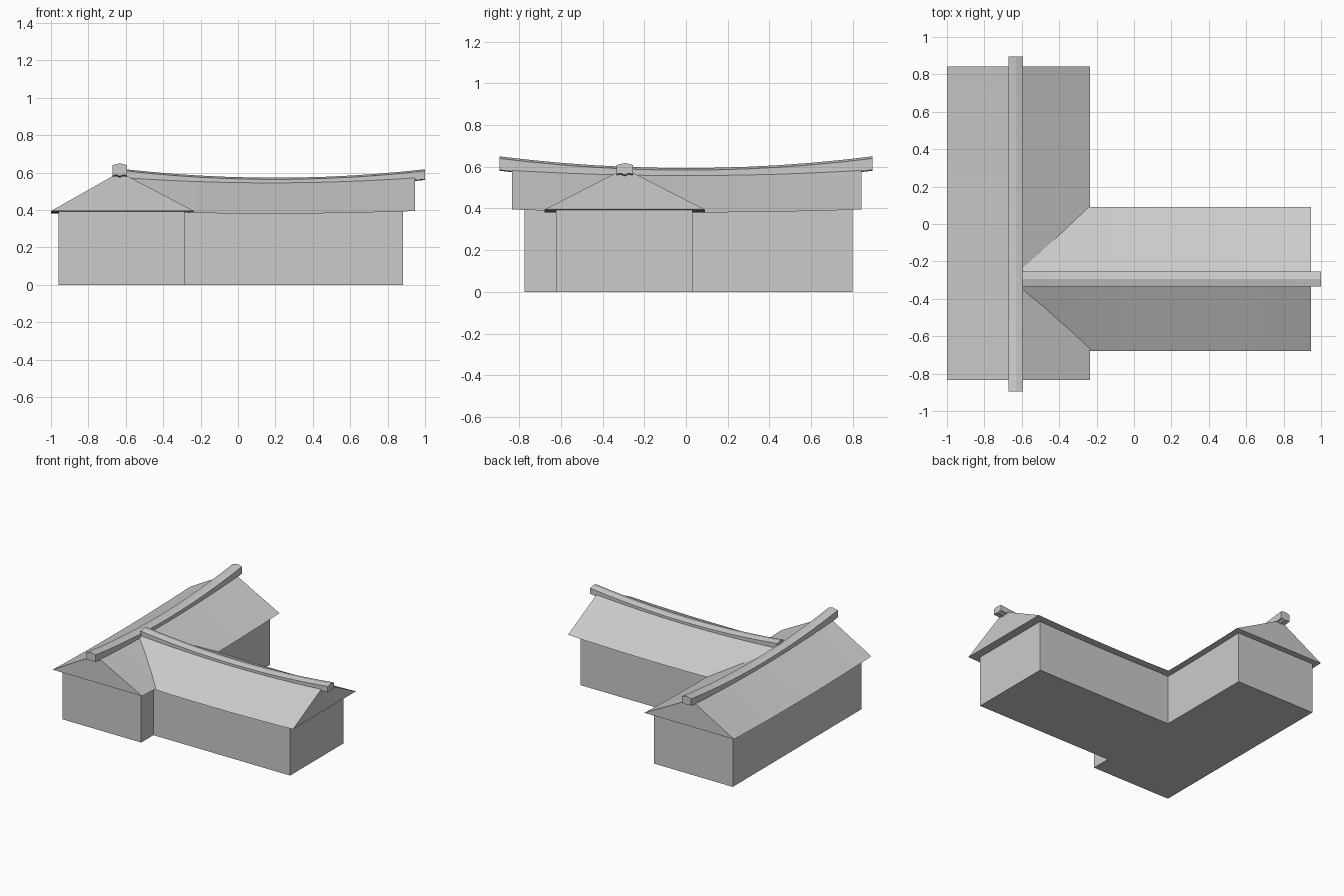
import bpy
import bmesh
import math

if "Cube" in bpy.data.objects:
    bpy.data.objects.remove(bpy.data.objects["Cube"])

STEPS = 12


def finish(name, bm):
    bmesh.ops.recalc_face_normals(bm, faces=bm.faces)
    mesh = bpy.data.meshes.new(name)
    bm.to_mesh(mesh)
    bm.free()
    obj = bpy.data.objects.new(name, mesh)
    bpy.context.collection.objects.link(obj)
    bpy.ops.object.select_all(action='DESELECT')
    obj.select_set(True)
    bpy.context.view_layer.objects.active = obj
    bpy.ops.object.shade_smooth_by_angle(angle=math.radians(8))
    return obj


def sagging_sweep(name, section, start, end, axis):
    """Sweep (across, z at ends, sag at middle) points along x or y."""
    bm = bmesh.new()
    rings = []
    for i in range(STEPS + 1):
        t = i / STEPS
        along = start + (end - start) * t
        dip = 1 - (2 * t - 1) ** 2
        ring = []
        for across, z, sag in section:
            xy = (along, across) if axis == 'x' else (across, along)
            ring.append(bm.verts.new((*xy, z - sag * dip)))
        rings.append(ring)
    n = len(section)
    for a, b in zip(rings, rings[1:]):
        for j in range(n):
            k = (j + 1) % n
            bm.faces.new((a[j], a[k], b[k], b[j]))
    bm.faces.new(rings[0])
    bm.faces.new(rings[-1])
    return finish(name, bm)


def gable_roof(name, left, ridge, right, top, top_sag, start, end, axis):
    section = [(left, 0.395, 0.014), (right, 0.395, 0.014), (ridge, top, top_sag)]
    return sagging_sweep(name, section, start, end, axis)


def ridge_beam(name, centre, bottom, side, peak, sag, start, end, axis):
    # peaked top and a shallow notch under the beam
    w = 0.039
    section = [(centre - w, bottom, sag), (centre - w, side, sag),
               (centre, peak, sag), (centre + w, side, sag),
               (centre + w, bottom, sag), (centre + w * 0.5, bottom + 0.004, sag),
               (centre, bottom - 0.004, sag), (centre - w * 0.5, bottom + 0.004, sag)]
    return sagging_sweep(name, section, start, end, axis)


# Walls: one footprint for both wings
outline = [(-0.96, -0.775), (-0.285, -0.775), (-0.285, -0.625), (0.883, -0.625),
           (0.883, 0.03), (-0.285, 0.03), (-0.285, 0.80), (-0.96, 0.80)]
bm = bmesh.new()
floor = bm.faces.new([bm.verts.new((x, y, 0)) for x, y in outline])
walls = bmesh.ops.extrude_face_region(bm, geom=[floor], use_keep_orig=True)
bmesh.ops.translate(bm, vec=(0, 0, 0.393),
                    verts=[v for v in walls['geom'] if isinstance(v, bmesh.types.BMVert)])
finish("walls", bm)

# Main wing runs along y
gable_roof("main_roof", -1.0, -0.632, -0.235, 0.603, 0.026, -0.835, 0.843, 'y')
ridge_beam("main_ridge", -0.632, 0.585, 0.64, 0.65, 0.056, -0.895, 0.895, 'y')

# Side wing runs along x and meets the main ridge
gable_roof("side_roof", -0.678, -0.294, 0.09, 0.592, 0.028, -0.60, 0.945, 'x')
ridge_beam("side_ridge", -0.294, 0.565, 0.609, 0.618, 0.045, -0.60, 1.0, 'x')
